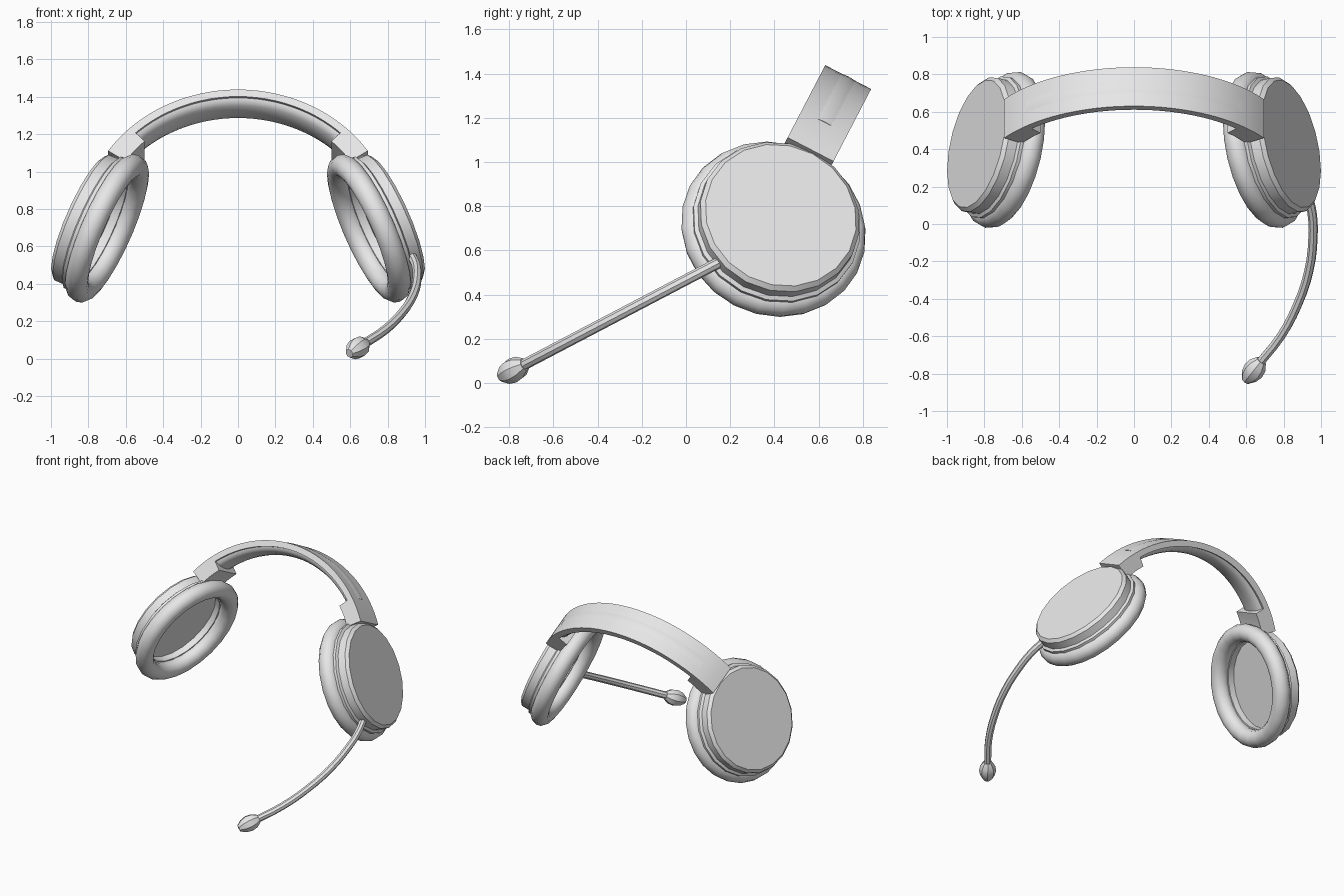
import bpy
import bmesh
from math import sin, cos, pi, radians
from mathutils import Matrix, Vector

if "Cube" in bpy.data.objects:
    bpy.data.objects.remove(bpy.data.objects["Cube"], do_unlink=True)

grey = bpy.data.materials.new("light_grey")
grey.use_nodes = True
grey.diffuse_color = (0.8, 0.8, 0.8, 1)
grey.node_tree.nodes["Principled BSDF"].inputs["Base Color"].default_value = (0.8, 0.8, 0.8, 1)

# The whole headset leans back; the boom microphone is placed in world space
LEAN = Matrix.Rotation(radians(-27.5), 4, 'X')
CUP_TILT = radians(26.5)


def smooth(obj, angle=35):
    bpy.ops.object.select_all(action='DESELECT')
    obj.select_set(True)
    bpy.context.view_layer.objects.active = obj
    bpy.ops.object.shade_smooth_by_angle(angle=radians(angle))


def grid_object(name, rings, matrix, close_rings=False, caps=True, angle=35):
    """Skin a list of closed rings of points into one mesh."""
    bm = bmesh.new()
    loops = [[bm.verts.new(p) for p in ring] for ring in rings]
    n = len(loops[0])
    pairs = list(zip(loops, loops[1:]))
    if close_rings:
        pairs.append((loops[-1], loops[0]))
    for a, b in pairs:
        for i in range(n):
            j = (i + 1) % n
            bm.faces.new((a[i], a[j], b[j], b[i]))
    if caps and not close_rings:
        bm.faces.new(loops[0])
        bm.faces.new(loops[-1])
    bmesh.ops.recalc_face_normals(bm, faces=bm.faces)
    bm.transform(matrix)
    mesh = bpy.data.meshes.new(name)
    bm.to_mesh(mesh)
    bm.free()
    mesh.materials.append(grey)
    obj = bpy.data.objects.new(name, mesh)
    bpy.context.collection.objects.link(obj)
    smooth(obj, angle)
    return obj


def lathe(name, profile, matrix, segments=20, closed=False, angle=35):
    """Turn (radius, height) points around z."""
    turns = [2 * pi * k / segments for k in range(segments)]
    rings = [[(r * cos(t), r * sin(t), h) for t in turns] for r, h in profile]
    return grid_object(name, rings, matrix, closed, True, angle)


def arch(name, section, start, end, steps):
    """Sweep (depth, radius) points along the headband arc, in degrees from the top."""
    rings = []
    for k in range(steps + 1):
        t = radians(start + (end - start) * k / steps)
        rings.append([(r * sin(t), v + 0.012, 0.73 + r * cos(t)) for v, r in section])
    return grid_object(name, rings, LEAN)


def box_section(low, high, half=0.117):
    return [(-half, low), (half, low), (half, high), (-half, high)]


# Headband: thin outer strap with a rounded pad beneath it
arch("headband", box_section(0.795, 0.837), -56, 56, 32)
pad = [(0.1 * cos(2 * pi * k / 16), 0.795 + 0.045 * sin(2 * pi * k / 16)) for k in range(16)]
arch("headband_pad", pad, -43.6, 43.6, 28)

# Housing with a hollow inner side, and the ring cushion
housing = [(0.05, 0.075), (0.305, 0.075), (0.305, 0.03), (0.335, 0.02), (0.385, 0.02),
           (0.388, 0.075), (0.37, 0.085), (0.37, 0.14), (0.35, 0.16), (0.05, 0.16)]
cushion = [(0.365 + 0.062 * cos(2 * pi * k / 12), 0.062 * sin(2 * pi * k / 12)) for k in range(12)]

for side, s in (("left", 1), ("right", -1)):
    arch(side + "_band_end", box_section(0.725, 0.795), 43.5 * s, 56 * s, 4)
    place = (LEAN @ Matrix.Translation((0.70 * s, 0.03, 0.80))
             @ Matrix.Rotation(s * (pi / 2 - CUP_TILT), 4, 'Y'))
    lathe(side + "_ear_housing", housing, place)
    lathe(side + "_ear_cushion", cushion, place, 24, closed=True, angle=60)

# Microphone boom: a bent tube leaving the left housing
path = [(0.93, 0.15), (0.952, 0.06), (0.957, -0.07), (0.935, -0.25),
        (0.875, -0.43), (0.785, -0.6), (0.67, -0.745)]
points = [Vector((x, y, 0.467 + 0.524 * y)) for x, y in path]
curve = bpy.data.curves.new("microphone_boom", 'CURVE')
curve.dimensions = '3D'
curve.bevel_depth = 0.025
curve.bevel_resolution = 2
curve.resolution_u = 3
curve.use_fill_caps = True
spline = curve.splines.new('BEZIER')
spline.bezier_points.add(len(points) - 1)
for bp, p in zip(spline.bezier_points, points):
    bp.co = p
    bp.handle_left_type = bp.handle_right_type = 'AUTO'
curve.materials.append(grey)
boom = bpy.data.objects.new("microphone_boom", curve)
bpy.context.collection.objects.link(boom)
bpy.ops.object.select_all(action='DESELECT')
boom.select_set(True)
bpy.context.view_layer.objects.active = boom
bpy.ops.object.convert(target='MESH')
smooth(bpy.context.view_layer.objects.active, 40)

# Microphone: faceted capsule on the end of the boom
direction = (points[-1] - points[-2]).normalized()
place = (Matrix.Translation(points[-1] + direction * 0.055)
         @ direction.to_track_quat('Z', 'Y').to_matrix().to_4x4())
lathe("microphone", [(0.03, -0.075), (0.052, -0.04), (0.058, 0.0), (0.048, 0.04), (0.024, 0.075)],
      place, 8, angle=30)
